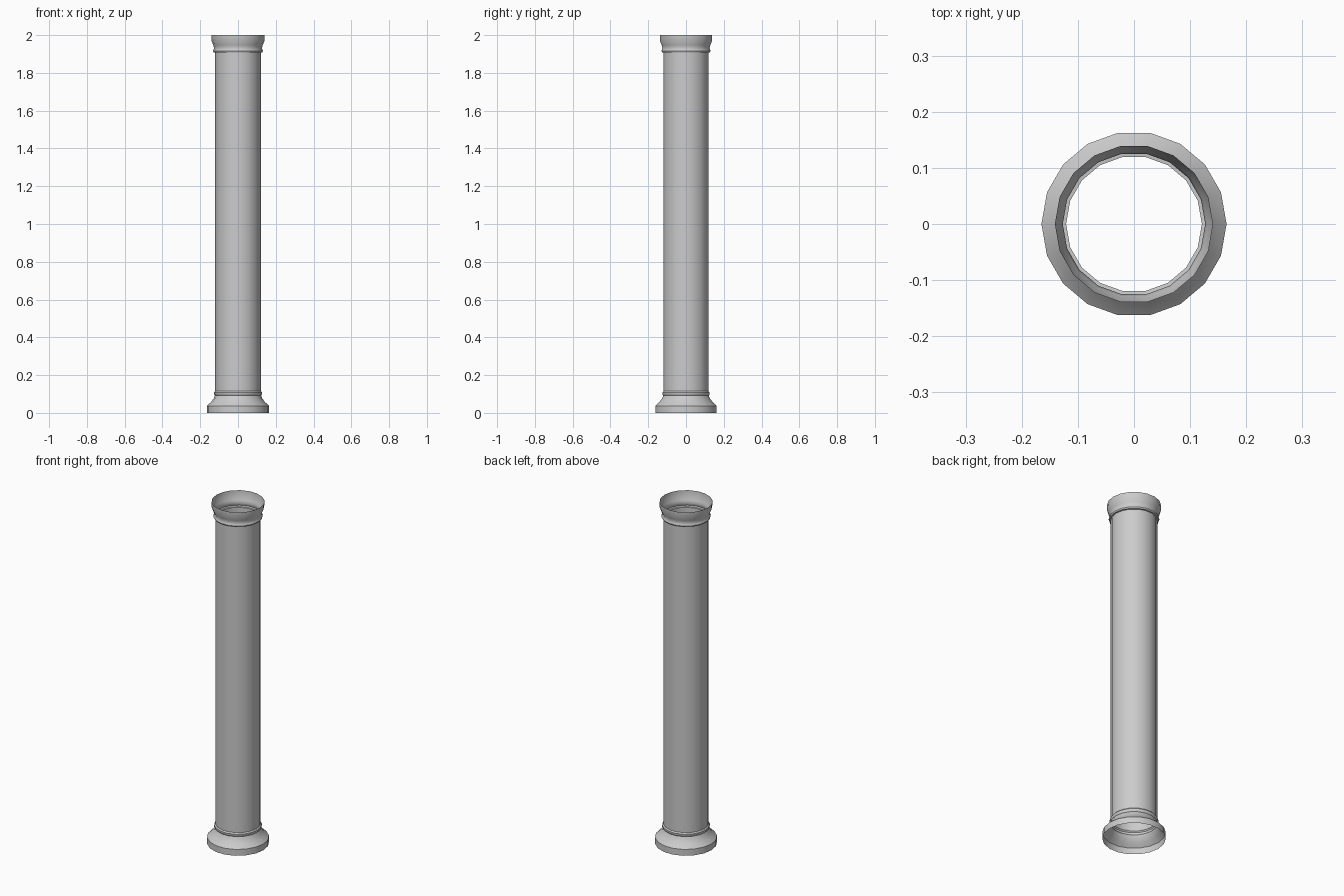
import bpy, bmesh, math

if "Cube" in bpy.data.objects:
    bpy.data.objects.remove(bpy.data.objects["Cube"])

SIDES = 18


def lathe(name, profile):
    """Revolve an open (radius, z) profile into a thin shell."""
    bm = bmesh.new()
    rings = []
    for r, z in profile:
        rings.append([bm.verts.new((r * math.cos(math.tau * i / SIDES),
                                    r * math.sin(math.tau * i / SIDES), z))
                      for i in range(SIDES)])
    for low, high in zip(rings, rings[1:]):
        for i in range(SIDES):
            j = (i + 1) % SIDES
            bm.faces.new((low[i], low[j], high[j], high[i]))
    mesh = bpy.data.meshes.new(name)
    bm.to_mesh(mesh)
    bm.free()
    obj = bpy.data.objects.new(name, mesh)
    bpy.context.collection.objects.link(obj)
    bpy.ops.object.select_all(action='DESELECT')
    obj.select_set(True)
    bpy.context.view_layer.objects.active = obj
    bpy.ops.object.shade_smooth_by_angle(angle=math.radians(40))
    return obj


# Flared foot with a small collar
lathe("column_base", [(0.165, 0), (0.165, 0.037), (0.142, 0.058), (0.128, 0.078),
                      (0.122, 0.092), (0.127, 0.098), (0.127, 0.108), (0.121, 0.115)])

# Straight hollow shaft
lathe("column_shaft", [(0.121, 0.115), (0.121, 1.908)])

# Collar and flared capital, open at the top
lathe("column_capital", [(0.121, 1.908), (0.129, 1.909), (0.132, 1.916), (0.129, 1.924),
                         (0.127, 1.932), (0.131, 1.947), (0.140, 1.969), (0.141, 2.0)])
